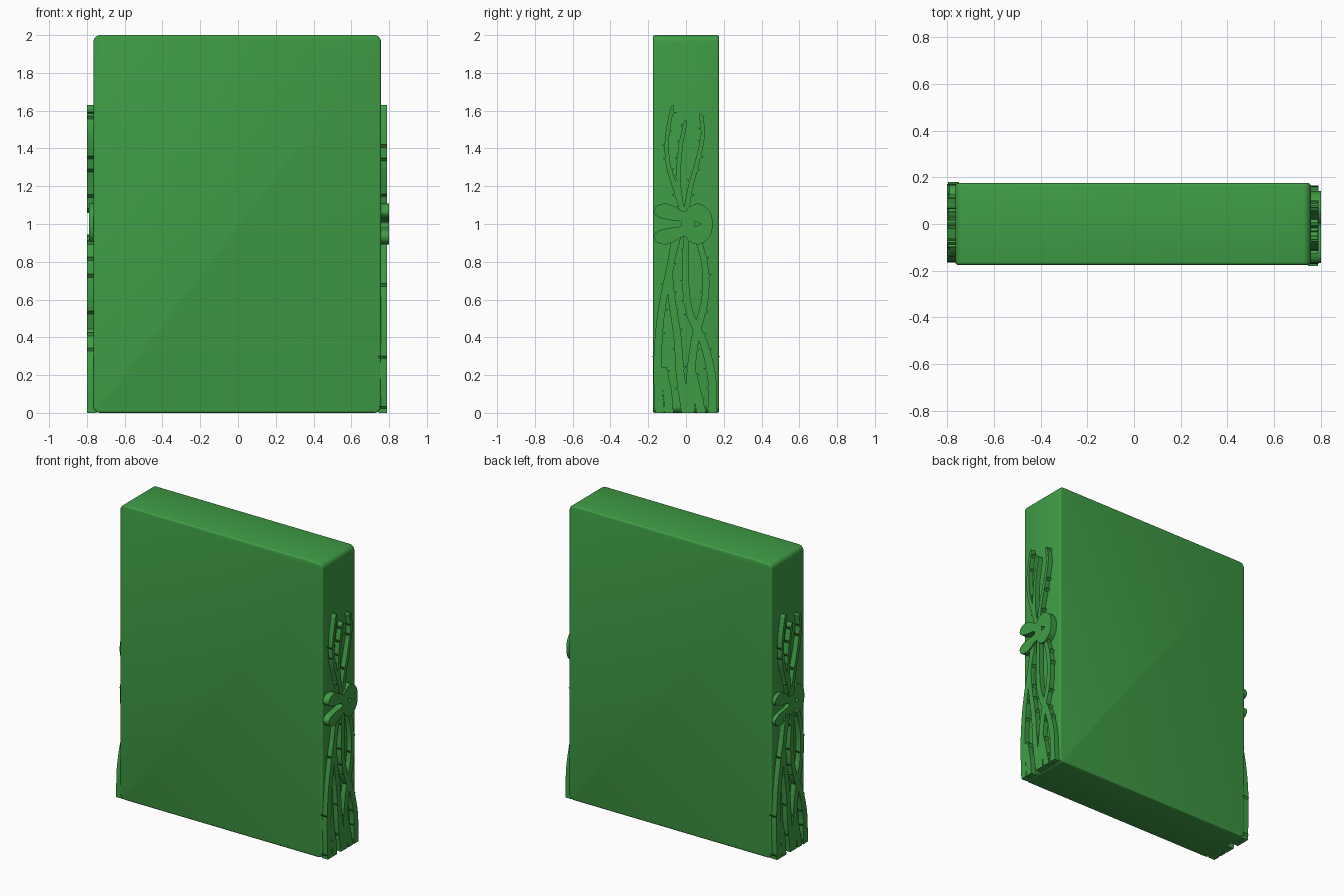
import bpy, bmesh, math, random
from mathutils import Vector

cube = bpy.data.objects.get("Cube")
if cube:
    bpy.data.objects.remove(cube, do_unlink=True)

green = bpy.data.materials.new("leaf_green")
green.use_nodes = True
colour = (0.05, 0.335, 0.06, 1)
green.diffuse_color = colour
green.node_tree.nodes["Principled BSDF"].inputs["Base Color"].default_value = colour


def add_object(name, data):
    obj = bpy.data.objects.new(name, data)
    data.materials.append(green)
    bpy.context.collection.objects.link(obj)
    return obj


def mesh_object(name, bm):
    bmesh.ops.recalc_face_normals(bm, faces=bm.faces)
    mesh = bpy.data.meshes.new(name)
    bm.to_mesh(mesh)
    bm.free()
    return add_object(name, mesh)


def smooth_path(points, steps, closed=False):
    """Spline that passes through all the points."""
    pts = [Vector(p) for p in points]
    n = len(pts)
    pick = (lambda i: pts[i % n]) if closed else (lambda i: pts[max(0, min(n - 1, i))])
    out = []
    for i in range(n if closed else n - 1):
        a, b, c, d = (pick(i + k) for k in (-1, 0, 1, 2))
        for s in range(steps):
            t = s / steps
            out.append(0.5 * (2 * b + (c - a) * t + (2 * a - 5 * b + 4 * c - d) * t * t
                              + (3 * b - a - 3 * c + d) * t ** 3))
    return out if closed else out + [pts[-1]]


# Slab: rounded corners seen from the front, softer rim all round
HALF_Y, LEFT_X, RIGHT_X = 0.175, -0.765, 0.757
bm = bmesh.new()
bmesh.ops.create_cube(bm, size=1)
for v in bm.verts:
    v.co = ((LEFT_X + RIGHT_X) / 2 + v.co.x * (RIGHT_X - LEFT_X),
            v.co.y * 2 * HALF_Y, 1 + v.co.z * 2)
corners = [e for e in bm.edges if abs(e.verts[0].co.y - e.verts[1].co.y) > 0.1]
bmesh.ops.bevel(bm, geom=corners, offset=0.035, segments=6, profile=0.5, affect='EDGES')
rim = [e for e in bm.edges if abs(abs(e.verts[0].co.y) - HALF_Y) < 1e-4
       and abs(e.verts[0].co.y - e.verts[1].co.y) < 1e-4]
bmesh.ops.bevel(bm, geom=rim, offset=0.012, segments=3, profile=0.5, affect='EDGES')
slab = mesh_object("slab", bm)
bpy.context.view_layer.objects.active = slab
slab.select_set(True)
bpy.ops.object.shade_smooth_by_angle(angle=math.radians(40))
slab.select_set(False)

# Stem paths across the narrow side, as (sideways, height)
STEMS = [
    [(-.14, 0), (-.15, .25), (-.135, .5), (-.09, .75), (-.04, .94)],
    [(0, 0), (-.03, .2), (-.045, .4), (-.075, .6), (-.085, .75), (-.06, .93)],
    [(.02, 0), (.025, .2), (.05, .4), (.1, .6), (.1, .78), (.06, .93)],
    [(.14, 0), (.135, .2), (.09, .38), (.03, .5), (0, .65), (0, .94)],
    [(-.09, 0), (-.1, .12), (-.125, .24)],
    [(.08, 0), (.06, .1), (.03, .22)],
    [(-.02, 1.08), (-.06, 1.2), (-.095, 1.32), (-.1, 1.46), (-.07, 1.63)],
    [(-.02, 1.06), (-.04, 1.22), (-.03, 1.4), (0, 1.55)],
    [(0, 1.06), (.025, 1.2), (.06, 1.33), (.09, 1.48), (.075, 1.585)],
]


def half_width(z):
    return 0.024 - 0.009 * z


def stems(name, side, inner, outer):
    """Flat raised stems with thorns; side is +1 or -1."""
    rng = random.Random(4)
    bm = bmesh.new()

    def vert(depth, p):
        return bm.verts.new((side * depth, side * p.x, p.y))

    def thorn(base, along, out, size):
        tri = (base - along * size * 0.5, base + along * size * 0.5,
               base + out * size + along * size * 0.7)
        low, high = ([vert(d, p) for p in tri] for d in (inner, outer - 0.003))
        bm.faces.new(low)
        bm.faces.new(high)
        for i in range(3):
            j = (i + 1) % 3
            bm.faces.new((low[i], low[j], high[j], high[i]))

    for stem in STEMS:
        path = smooth_path(stem, 6)
        previous = None
        for i, p in enumerate(path):
            along = (path[min(i + 1, len(path) - 1)] - path[max(i - 1, 0)]).normalized()
            if i == 0 and p.y == 0:
                along = Vector((0, 1))
            out = Vector((along.y, -along.x))
            w = half_width(p.y)
            if i == len(path) - 1 and p.y > 1.2:
                w *= 0.4
            a, b = p - out * w, p + out * w
            ring = [vert(inner, a), vert(inner, b), vert(outer, b), vert(outer, a)]
            if previous:
                for k in range(4):
                    m = (k + 1) % 4
                    bm.faces.new((previous[k], previous[m], ring[m], ring[k]))
            else:
                bm.faces.new(ring)
            previous = ring
            if 0 < i < len(path) - 1 and i % 3 == 1:
                flip = rng.choice((-1, 1))
                thorn(p + out * flip * w * 0.9, along, out * flip, rng.uniform(.012, .018))
        bm.faces.new(previous)
    return mesh_object(name, bm)


# Rabbit head lying on its side: upper half of the outline, mirrored below
HALF_HEAD = [(-.03, .012), (-.09, .022), (-.145, .035), (-.168, .06), (-.155, .095),
             (-.11, .108), (-.06, .092), (-.01, .065), (.02, .092), (.065, .108),
             (.115, .08), (.138, .035)]
EYE = [(.048, .016), (.048, -.016), (.08, 0)]


def rabbit(name, side, inner, outer):
    outline = HALF_HEAD + [(u, -v) for u, v in reversed(HALF_HEAD)]
    curve = bpy.data.curves.new(name, 'CURVE')
    curve.dimensions = '2D'
    curve.fill_mode = 'BOTH'
    curve.extrude = (outer - inner) / 2
    for pts in (smooth_path(outline, 4, closed=True), [Vector(p) for p in EYE]):
        spline = curve.splines.new('POLY')
        spline.points.add(len(pts) - 1)
        spline.use_cyclic_u = True
        for target, p in zip(spline.points, pts):
            target.co = (p.x, p.y, 0, 1)
    obj = add_object(name, curve)
    obj.rotation_euler = (math.pi / 2, 0, side * math.pi / 2)
    obj.location = (side * (inner + outer) / 2, 0, 1)
    bpy.context.view_layer.objects.active = obj
    obj.select_set(True)
    bpy.ops.object.convert(target='MESH')
    bpy.context.object.select_set(False)


# The two narrow sides carry the same relief, turned half round
stems("left_stems", 1, 0.745, 0.79)
rabbit("left_rabbit_head", 1, 0.745, 0.80)
stems("right_stems", -1, 0.75, 0.80)
rabbit("right_rabbit_head", -1, 0.75, 0.79)
